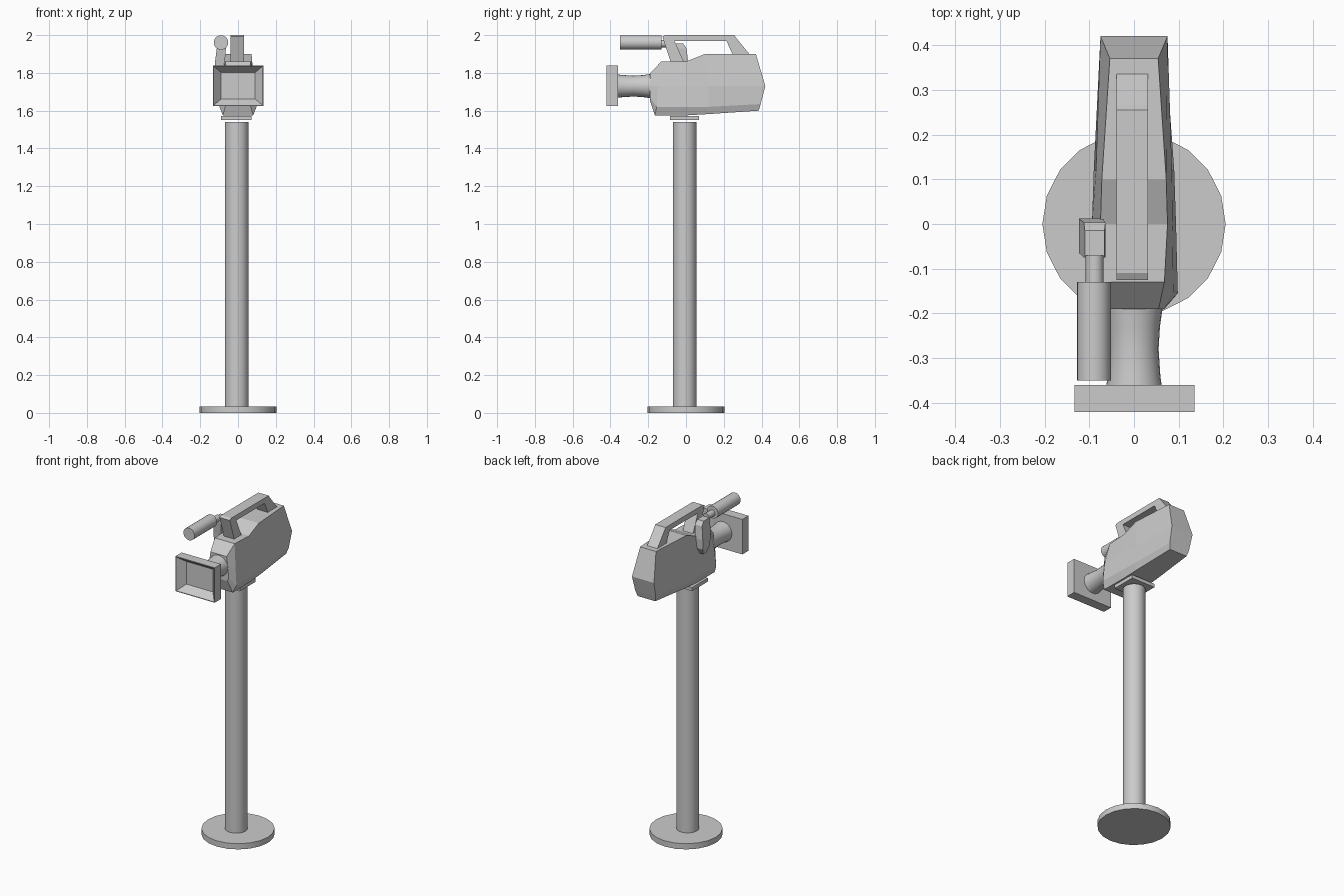
import bpy, bmesh, math
from mathutils import Matrix, Vector

if "Cube" in bpy.data.objects:
    bpy.data.objects.remove(bpy.data.objects["Cube"])


def finish(name, bm, smooth=False):
    bmesh.ops.recalc_face_normals(bm, faces=bm.faces[:])
    me = bpy.data.meshes.new(name)
    bm.to_mesh(me)
    bm.free()
    ob = bpy.data.objects.new(name, me)
    bpy.context.collection.objects.link(ob)
    if smooth:
        bpy.ops.object.select_all(action='DESELECT')
        ob.select_set(True)
        bpy.context.view_layer.objects.active = ob
        bpy.ops.object.shade_smooth_by_angle(angle=math.radians(35))
    return ob


def loft(name, rings, smooth=False):
    """Skin a list of equal-length point rings and cap both ends."""
    bm = bmesh.new()
    vs = [[bm.verts.new(p) for p in r] for r in rings]
    n = len(vs[0])
    for a, b in zip(vs, vs[1:]):
        for i in range(n):
            j = (i + 1) % n
            bm.faces.new((a[i], a[j], b[j], b[i]))
    bm.faces.new(vs[0])
    bm.faces.new(vs[-1])
    return finish(name, bm, smooth)


def turned(name, origin, profile, sides, axis='Z'):
    """Round part: profile is (position along axis, radius)."""
    rings = []
    for h, r in profile:
        ring = []
        for i in range(sides):
            a = 2 * math.pi * i / sides
            c, s = r * math.cos(a), r * math.sin(a)
            p = (c, s, h) if axis == 'Z' else (c, h, s)
            ring.append(Vector(origin) + Vector(p))
        rings.append(ring)
    return loft(name, rings, True)


def box(name, lo, hi):
    rings = [[(lo[0], lo[1], z), (hi[0], lo[1], z), (hi[0], hi[1], z), (lo[0], hi[1], z)]
             for z in (lo[2], hi[2])]
    return loft(name, rings)


# Stand
turned("base_disc", (0, 0, 0), [(0, 0.205), (0.035, 0.205)], 20)
turned("column", (-0.007, -0.007, 0), [(0.035, 0.063), (1.54, 0.063)], 24)
box("mount_plate", (-0.09, -0.085, 1.55), (0.072, 0.07, 1.572))

# Camera body: stations front to back, four levels of (y, z, half width)
stations = [
    [(-0.19, 1.80, 0.055), (-0.19, 1.73, 0.065), (-0.19, 1.67, 0.068), (-0.19, 1.65, 0.06)],
    [(-0.13, 1.86, 0.068), (-0.15, 1.73, 0.088), (-0.155, 1.62, 0.098), (-0.165, 1.575, 0.08)],
    [(0.00, 1.86, 0.075), (0.00, 1.73, 0.086), (0.00, 1.62, 0.094), (0.00, 1.575, 0.078)],
    [(0.10, 1.90, 0.072), (0.12, 1.73, 0.085), (0.12, 1.62, 0.09), (0.12, 1.582, 0.075)],
    [(0.37, 1.90, 0.054), (0.42, 1.73, 0.075), (0.395, 1.635, 0.07), (0.385, 1.60, 0.06)],
]
bm = bmesh.new()
rings = []
for st in stations:
    pts = [(w, y, z) for y, z, w in st] + [(-w, y, z) for y, z, w in reversed(st)]
    rings.append([bm.verts.new(p) for p in pts])
for a, b in zip(rings, rings[1:]):
    for i in range(8):
        j = (i + 1) % 8
        bm.faces.new((a[i], a[j], b[j], b[i]))
for r in (rings[0], rings[-1]):
    for i in range(3):
        bm.faces.new((r[i], r[i + 1], r[6 - i], r[7 - i]))
finish("camera_body", bm)

# Lens barrel with a waist
turned("lens_barrel", (0, 0, 1.73),
       [(-0.37, 0.063), (-0.34, 0.059), (-0.28, 0.055), (-0.23, 0.058), (-0.18, 0.065)], 24, 'Y')

# Lens hood with a sloping recess in front
hood = []
for y, hx, hz in [(-0.36, 0.134, 0.108), (-0.42, 0.134, 0.108), (-0.42, 0.13, 0.104),
                  (-0.375, 0.09, 0.07)]:
    hood.append([(sx * hx + 0.001, y, 1.732 + sz * hz)
                 for sx, sz in ((-1, -1), (1, -1), (1, 1), (-1, 1))])
loft("lens_hood", hood)

# Carry handle: side profile extruded across x
handle = [(-0.125, 1.992), (-0.11, 2.0), (0.255, 2.0), (0.266, 1.985), (0.335, 1.90),
          (0.25, 1.89), (0.215, 1.968), (-0.06, 1.968), (-0.01, 1.855), (-0.08, 1.855)]
loft("carry_handle", [[(x, y, z) for y, z in handle] for x in (-0.039, 0.031)])

# Microphone bracket: bent plate down the left side
bracket = []
for z, x0, x1, y0, y1 in [(1.955, -0.11, -0.066, -0.075, -0.015),
                          (1.93, -0.112, -0.064, -0.075, 0.003),
                          (1.85, -0.123, -0.07, -0.065, 0.012),
                          (1.79, -0.12, -0.07, -0.06, 0.008),
                          (1.75, -0.108, -0.07, -0.045, -0.015)]:
    bracket.append([(x0, y0, z), (x1, y0, z), (x1, y1, z), (x0, y1, z)])
loft("microphone_bracket", bracket)

# Microphone
turned("microphone_stem", (-0.088, 0, 1.955), [(-0.135, 0.02), (-0.07, 0.02)], 16, 'Y')
turned("microphone", (-0.09, 0, 1.961), [(-0.35, 0.038), (-0.13, 0.038)], 20, 'Y')
